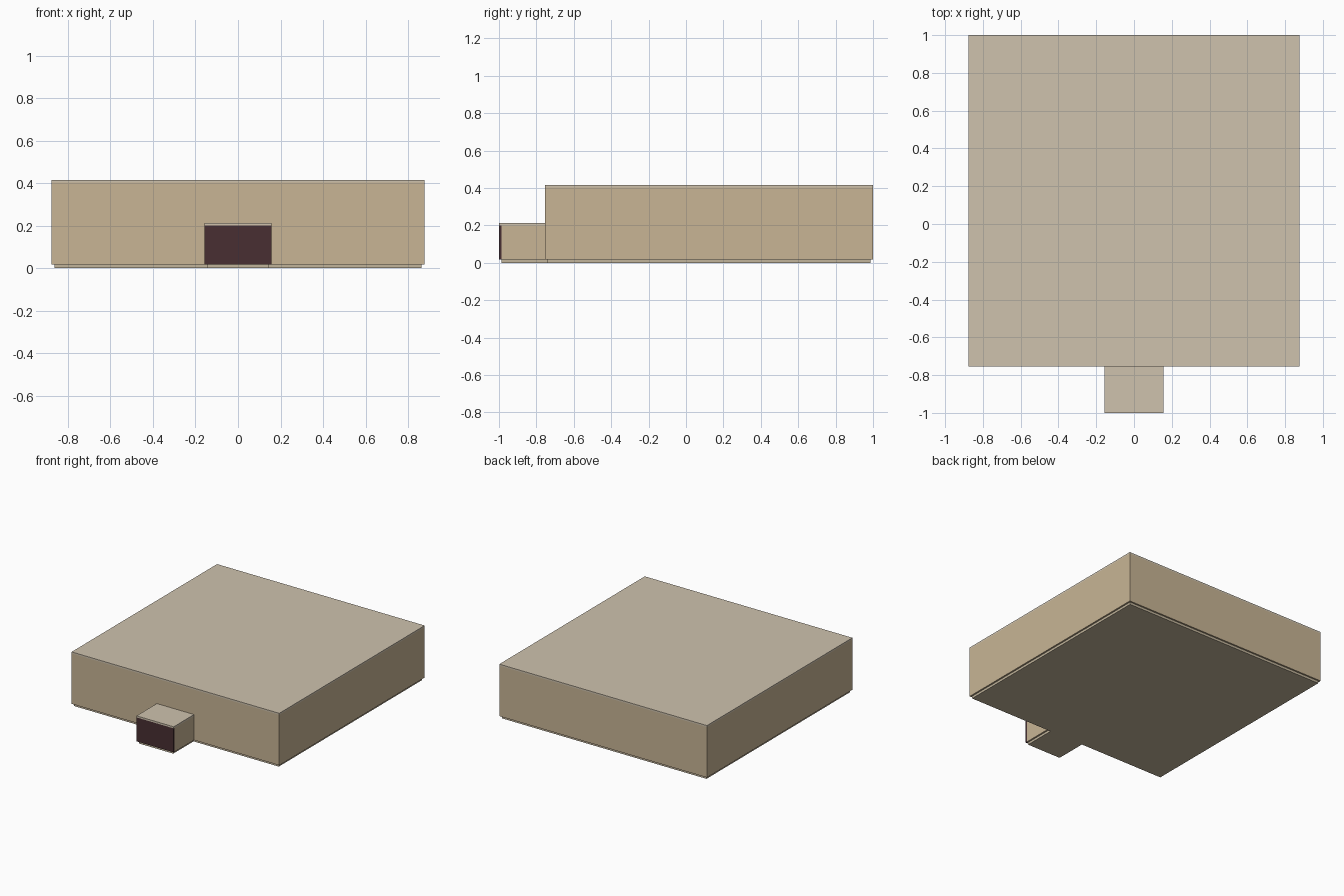
import bpy

if "Cube" in bpy.data.objects:
    bpy.data.objects.remove(bpy.data.objects["Cube"])

T = 0.0125                      # panel thickness
Z0, ZR, ZE = 0.018, 0.415, 0.213  # wall base, hall top, entrance top
W, E = 0.877, 0.157             # half widths of hall and entrance
YF, YB = -0.755, 1.0            # hall front and back


def material(name, color):
    m = bpy.data.materials.new(name)
    m.diffuse_color = (*color, 1)
    m.use_nodes = True
    m.node_tree.nodes["Principled BSDF"].inputs["Base Color"].default_value = m.diffuse_color
    return m


wall = material("wall_tan", (0.58, 0.46, 0.30))
roof = material("roof_cream", (0.62, 0.54, 0.42))
floor = material("floor_tan", (0.54, 0.46, 0.33))
dark = material("door_dark", (0.065, 0.028, 0.032))


def box(name, x, y, z, mat):
    """Box from (min, max) ranges."""
    bpy.ops.mesh.primitive_cube_add(size=1, location=[(a + b) / 2 for a, b in (x, y, z)])
    o = bpy.context.object
    o.name = name
    o.scale = [b - a for a, b in (x, y, z)]
    bpy.ops.object.transform_apply(location=False, rotation=False, scale=True)
    o.data.materials.append(mat)
    return o


# Inset floors
box("hall_floor", (-W + T, W - T), (YF + T, YB - T), (0, Z0), floor)
box("entrance_floor", (-E + T, E - T), (-1 + T, YF + T), (0, Z0), floor)

# Roof panels
box("hall_roof", (-W, W), (YF, YB), (ZR - T, ZR), roof)
box("entrance_roof", (-E, E), (-1, YF), (ZE - T, ZE), roof)

# Side walls and front wall pieces, left and right
hall_z, ent_z = (Z0, ZR - T), (Z0, ZE - T)
for side, s in (("left", -1), ("right", 1)):
    def span(a, b):
        return tuple(sorted((s * a, s * b)))
    box(side + "_hall_wall", span(W - T, W), (YF, YB), hall_z, wall)
    box(side + "_front_wall", span(E - T, W - T), (YF, YF + T), hall_z, wall)
    box(side + "_entrance_wall", span(E - T, E), (-1 + T, YF), ent_z, wall)

# Wall above the doorway, back wall and door
box("front_wall_lintel", (-E + T, E - T), (YF, YF + T), (ZE - T, ZR - T), wall)
box("back_wall", (-W + T, W - T), (YB - T, YB), hall_z, wall)
box("door", (-E, E), (-1, -1 + T), ent_z, dark)
